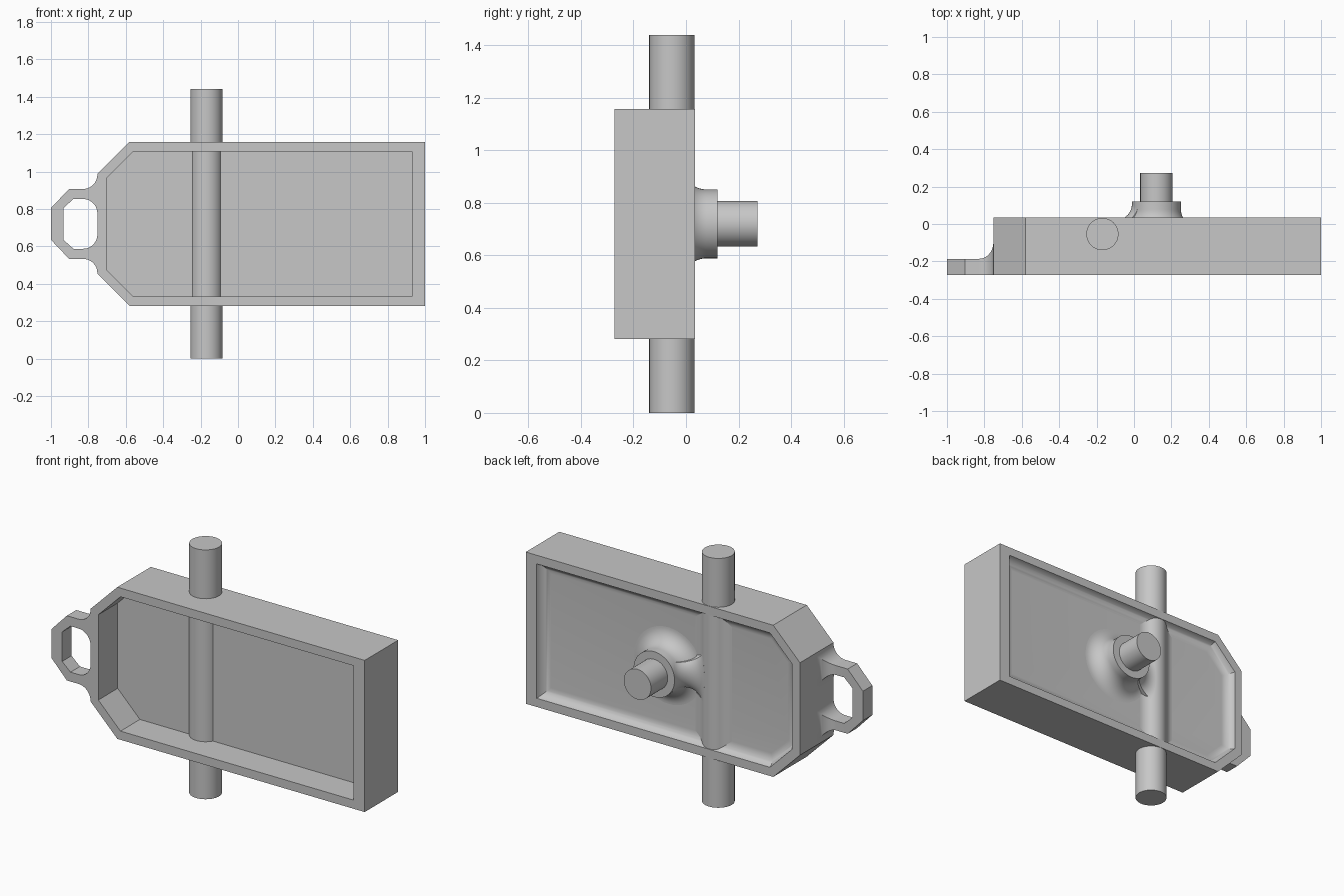
import bpy, bmesh, math
from mathutils import Vector

if "Cube" in bpy.data.objects:
    bpy.data.objects.remove(bpy.data.objects["Cube"], do_unlink=True)

MID_Z = 0.72                      # height of the symmetry plane
FRONT, BACK = -0.272, 0.034       # body faces
FRONT_FLOOR, BACK_FLOOR = -0.095, -0.012
ROD_X, ROD_Y, ROD_R = -0.169, -0.054, 0.086
BOSS_X, COLLAR, PIN = 0.12, 0.131, 0.087
BLEND = 0.09                      # radius of the rounded blends on the back

gray = bpy.data.materials.new("plain gray")
gray.use_nodes = True
color = (0.57, 0.57, 0.57, 1)
gray.diffuse_color = color
gray.node_tree.nodes["Principled BSDF"].inputs["Base Color"].default_value = color


def loft(name, rings):
    """Skin closed rings of equal length and cap both ends."""
    bm = bmesh.new()
    loops = [[bm.verts.new(p) for p in ring] for ring in rings]
    n = len(loops[0])
    for a, b in zip(loops, loops[1:]):
        for i in range(n):
            j = (i + 1) % n
            bm.faces.new((a[i], a[j], b[j], b[i]))
    bm.faces.new(loops[0])
    bm.faces.new(loops[-1])
    bmesh.ops.recalc_face_normals(bm, faces=bm.faces)
    mesh = bpy.data.meshes.new(name)
    bm.to_mesh(mesh)
    bm.free()
    mesh.materials.append(gray)
    obj = bpy.data.objects.new(name, mesh)
    bpy.context.collection.objects.link(obj)
    bpy.ops.object.select_all(action='DESELECT')
    obj.select_set(True)
    bpy.context.view_layer.objects.active = obj
    bpy.ops.object.shade_smooth_by_angle(angle=math.radians(30))


def outline(inset, y):
    """Body outline with chamfered left corners, moved inward by inset."""
    k = inset * math.tan(math.pi / 8)
    right = 1 - inset - (0.02 if inset else 0)
    upper = [(right, 0.438 - inset), (-0.581 + k, 0.438 - inset),
             (-0.752 + inset, 0.267 - k)]
    pts = upper + [(x, -z) for x, z in reversed(upper)]
    return [(x, y, MID_Z + z) for x, z in pts]


def arc(steps, end=math.pi / 2):
    return [end * i / steps for i in range(steps + 1)]


# Body: deep pocket in front, shallow rounded pocket behind
WALL, FILLET = 0.05, 0.06
steep = math.acos(1 - (BACK - BACK_FLOOR) / FILLET)
rings = [outline(WALL, FRONT_FLOOR), outline(WALL, FRONT), outline(0, FRONT),
         outline(0, BACK)]
rings += [outline(WALL + FILLET * (math.sin(steep) - math.sin(a)),
                  BACK_FLOOR + FILLET * (1 - math.cos(a)))
          for a in reversed(arc(8, steep))]
loft("body", rings)


def circle(r, n=48):
    return [(r * math.cos(2 * math.pi * i / n), r * math.sin(2 * math.pi * i / n))
            for i in range(n)]


# Vertical rod through the body
loft("rod", [[(ROD_X + u, ROD_Y + v, z) for u, v in circle(ROD_R)]
             for z in (0, 2 * MID_Z)])

# Rounded blend between the rod and the back floor
rise = BACK_FLOOR + BLEND - ROD_Y
reach = math.sqrt((ROD_R + BLEND) ** 2 - rise ** 2)
side = [(reach - BLEND * math.sin(a), ROD_Y + rise - BLEND * math.cos(a))
        for a in arc(8, math.atan2(reach, rise))]
section = [(reach, -0.04)] + side
section += [(-x, y) for x, y in reversed(section)]
loft("rod_blend", [[(ROD_X + x, y, MID_Z + z) for x, y in section]
                   for z in (-0.41, 0.41)])

# Flared boss with collar and pin on the back
profile = [(COLLAR + BLEND, -0.04)]
profile += [(COLLAR + BLEND * (1 - math.sin(a)),
             BACK_FLOOR + BLEND * (1 - math.cos(a))) for a in arc(14)]
profile += [(COLLAR, 0.12), (PIN, 0.12), (PIN, 0.272)]
loft("boss_and_pin", [[(BOSS_X + u, y, MID_Z + v) for u, v in circle(r)]
                      for r, y in profile])

# Saddle joining boss and rod, swept by a ball touching both
far = COLLAR + BLEND
limit = math.sqrt(far ** 2 - (BOSS_X - ROD_X - reach) ** 2)


def saddle_ring(z):
    cx = BOSS_X - math.sqrt(far ** 2 - z ** 2)
    cy = ROD_Y + math.sqrt((ROD_R + BLEND) ** 2 - (cx - ROD_X) ** 2)
    center = Vector((cx, cy, MID_Z + z))
    to_boss = Vector((BOSS_X - cx, 0, -z)).normalized()
    to_rod = Vector((ROD_X - cx, ROD_Y - cy, 0)).normalized()
    pts = [center + BLEND * to_boss.lerp(to_rod, i / 10).normalized()
           for i in range(11)]
    base = [Vector((p.x, -0.04, p.z)) for p in (pts[-1], pts[0])]
    return pts + base


loft("saddle", [saddle_ring(limit * i / 10) for i in range(-10, 11)])

# Eyelet on the narrow end; its arms flare where they meet the body
LUG_BACK, SPREAD = -0.186, 0.076
# each station: outer x, outer z, inner x, inner z, back y
stations = [(-1, 0.085, -0.933, 0.085, LUG_BACK),
            (-0.903, 0.187, -0.88, 0.133, LUG_BACK)]
for a in arc(10):
    e = SPREAD * (1 - math.cos(a))
    x = -0.752 - SPREAD * (1 - math.sin(a))
    stations.append((x, 0.187 + e, x, 0.133 - e, LUG_BACK + 1.15 * e))


def slice_ring(s, sign):
    ox, oz, ix, iz, back = s
    oz, iz = MID_Z + sign * oz, MID_Z + sign * iz
    return [(ox, FRONT, oz), (ix, FRONT, iz), (ix, back, iz), (ox, back, oz)]


loft("eyelet", [slice_ring(s, -1) for s in reversed(stations)]
     + [slice_ring(s, 1) for s in stations])
